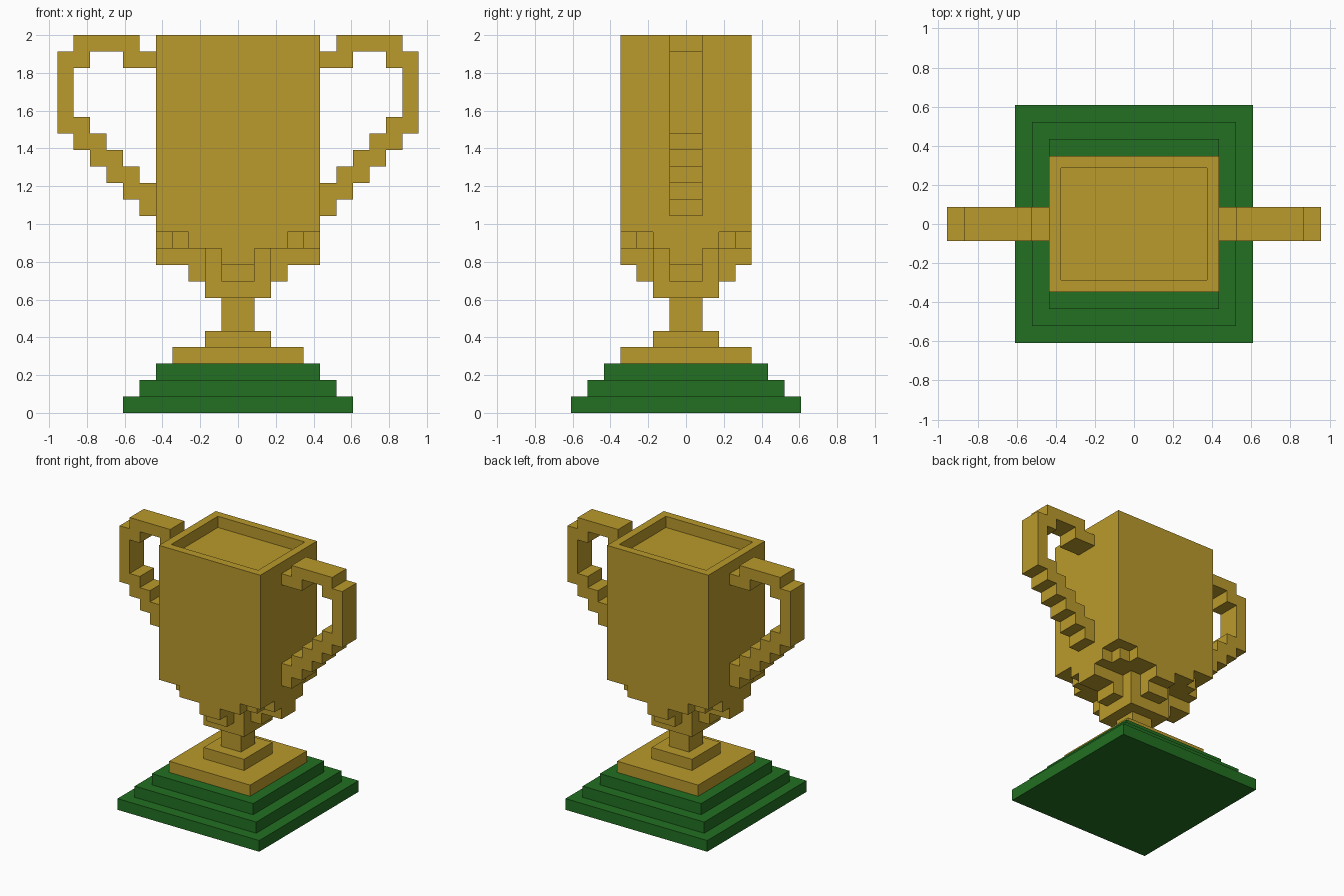
import bpy
import bmesh
from mathutils import Vector

if "Cube" in bpy.data.objects:
    bpy.data.objects.remove(bpy.data.objects["Cube"])

U = 2 / 23  # edge length of one block; all sizes below are in blocks


def material(name, rgb):
    m = bpy.data.materials.new(name)
    m.use_nodes = True
    m.diffuse_color = (*rgb, 1)
    bsdf = next(n for n in m.node_tree.nodes if n.type == 'BSDF_PRINCIPLED')
    bsdf.inputs["Base Color"].default_value = (*rgb, 1)
    return m


gold = material("gold", (0.491, 0.323, 0.025))
green = material("green", (0.016, 0.162, 0.016))


def prism(name, points, direction, mat, finish=None):
    """Extrude a closed outline along a direction."""
    bm = bmesh.new()
    face = bm.faces.new([bm.verts.new(Vector(p) * U) for p in points])
    ext = bmesh.ops.extrude_face_region(bm, geom=[face])
    verts = [g for g in ext["geom"] if isinstance(g, bmesh.types.BMVert)]
    bmesh.ops.translate(bm, verts=verts, vec=Vector(direction) * U)
    bmesh.ops.recalc_face_normals(bm, faces=bm.faces)
    if finish:
        finish(bm)
    mesh = bpy.data.meshes.new(name)
    bm.to_mesh(mesh)
    bm.free()
    mesh.materials.append(mat)
    obj = bpy.data.objects.new(name, mesh)
    bpy.context.collection.objects.link(obj)
    return obj


def layer(name, corners, z0, z1, mat, finish=None):
    """Stepped slab: outline of one quadrant mirrored into all four."""
    q = list(corners)
    r = q[::-1]
    outline = (q + [(-x, y) for x, y in r]
               + [(-x, -y) for x, y in q] + [(x, -y) for x, y in r])
    return prism(name, [(x, y, z0) for x, y in outline],
                 (0, 0, z1 - z0), mat, finish)


def hollow_top(bm):
    """Sink the top of the cup, leaving a rim one block wide."""
    top = max(bm.faces, key=lambda f: f.calc_center_median().z)
    bmesh.ops.inset_region(bm, faces=[top], thickness=U)
    ext = bmesh.ops.extrude_face_region(bm, geom=[top])
    verts = [g for g in ext["geom"] if isinstance(g, bmesh.types.BMVert)]
    bmesh.ops.translate(bm, verts=verts, vec=(0, 0, -U))
    if top.is_valid:
        bmesh.ops.delete(bm, geom=[top], context='FACES_ONLY')
    bmesh.ops.recalc_face_normals(bm, faces=bm.faces)


# Square tiers: plinth, foot and stem
for name, half, z0, z1, mat in [
        ("plinth_bottom", 7, 0, 1, green),
        ("plinth_middle", 6, 1, 2, green),
        ("plinth_top", 5, 2, 3, green),
        ("foot_lower", 4, 3, 4, gold),
        ("foot_upper", 2, 4, 5, gold),
        ("stem", 1, 5, 7, gold),
        ("bowl_base", 2, 7, 8, gold)]:
    layer(name, [(half, half)], z0, z1, mat)

# Stepped underside of the bowl
layer("bowl_step_lower", [(3, 1), (2, 1), (2, 2), (1, 2), (1, 3)], 8, 9, gold)
layer("bowl_step_middle", [(5, 1), (2, 1), (2, 2), (1, 2), (1, 4)], 9, 10, gold)
layer("bowl_step_upper", [(5, 2), (4, 2), (4, 3), (3, 3), (3, 4)], 10, 11, gold)

# Cup body with sunken top
layer("cup_body", [(5, 4)], 11, 23, gold, hollow_top)

# Stepped handles, mirrored left and right
handle = [(5, 12), (6, 12), (6, 13), (7, 13), (7, 14), (8, 14), (8, 15),
          (9, 15), (9, 16), (10, 16), (10, 17), (11, 17), (11, 22), (10, 22),
          (10, 23), (6, 23), (6, 22), (5, 22), (5, 21), (7, 21), (7, 22),
          (9, 22), (9, 21), (10, 21), (10, 18), (9, 18), (9, 17), (8, 17),
          (8, 16), (7, 16), (7, 15), (6, 15), (6, 14), (5, 14)]
for name, side in (("handle_left", 1), ("handle_right", -1)):
    prism(name, [(side * x, -1, z) for x, z in handle], (0, 2, 0), gold)
